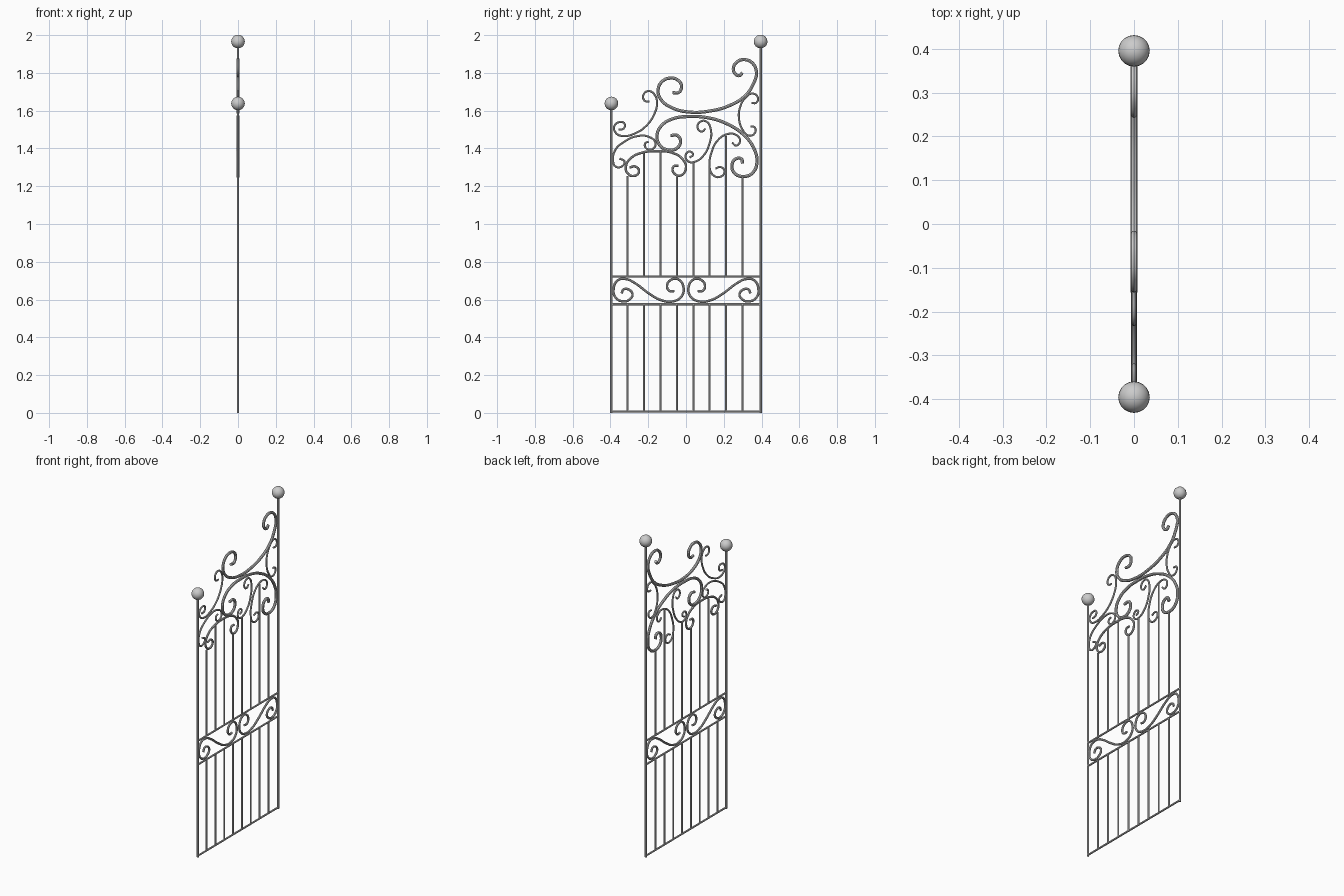
import bpy

S = 189.0                      # drawing units per model unit
CY, CZ = 686.5, 413.5          # drawing position of y = 0, z = 0


def to_yz(p):
    return (p[0] - CY) / S, (CZ - p[1]) / S


def tube(name, pts, radius, smooth_path=True, sides=2):
    """Round rod through (y, z) points, turned into a mesh."""
    cu = bpy.data.curves.new(name, 'CURVE')
    cu.dimensions = '3D'
    cu.bevel_depth = radius
    cu.bevel_resolution = sides
    cu.resolution_u = 5
    cu.use_fill_caps = True
    sp = cu.splines.new('BEZIER')
    sp.bezier_points.add(len(pts) - 1)
    for bp, (y, z) in zip(sp.bezier_points, pts):
        bp.co = (0, y, z)
        bp.handle_left_type = bp.handle_right_type = 'AUTO' if smooth_path else 'VECTOR'
    if not smooth_path:
        cu.resolution_u = 1
    tmp = bpy.data.objects.new(name + "_path", cu)
    bpy.context.collection.objects.link(tmp)
    bpy.context.view_layer.update()
    me = bpy.data.meshes.new_from_object(tmp.evaluated_get(bpy.context.evaluated_depsgraph_get()))
    bpy.data.objects.remove(tmp)
    ob = bpy.data.objects.new(name, me)
    bpy.context.collection.objects.link(ob)
    bpy.ops.object.select_all(action='DESELECT')
    ob.select_set(True)
    bpy.context.view_layer.objects.active = ob
    bpy.ops.object.shade_smooth_by_angle()
    return ob


def rod(name, a, b, radius):
    return tube(name, [a, b], radius, False)


def scroll(name, pts, radius):
    return tube(name, [to_yz(p) for p in pts], radius)


# Posts with ball finials
for side, y, top in (("left", -0.395, 1.638), ("right", 0.395, 1.966)):
    rod(side + "_post", (y, 0), (y, top), 0.0065)
    bpy.ops.mesh.primitive_uv_sphere_add(segments=20, ring_count=12, radius=0.036, location=(0, y, top))
    bpy.context.object.name = side + "_finial"
    bpy.ops.object.shade_smooth_by_angle()

# Horizontal rails
for name, z in (("bottom_rail", 0.008), ("lower_mid_rail", 0.575), ("upper_mid_rail", 0.722)):
    rod(name, (-0.395, z), (0.395, z), 0.0055)

# Vertical bars below and above the scroll band
tops = (1.255, 1.372, 1.386, 1.255, 1.328, 1.30, 1.465, 1.25)
for i, top in enumerate(tops):
    y = -0.309 + i * 0.0869
    rod(f"lower_bar_{i + 1}", (y, 0.008), (y, 0.575), 0.0052)
    rod(f"upper_bar_{i + 1}", (y, 0.722), (y, top), 0.0052)

# Mirrored pair of S scrolls in the band
band = [(622, 294), (624, 290), (629, 290), (633, 295), (630, 300), (624, 302), (616, 298),
        (614, 290), (618, 281), (626, 279.5), (636, 284), (648, 293), (661, 300.5), (673, 302),
        (682, 297), (684, 288), (679, 280), (672, 280), (667.5, 286), (670, 291.5), (675, 291.5)]
scroll("band_scroll_left", band, 0.0065)
scroll("band_scroll_right", [(2 * CY - a, b) for a, b in band], 0.0065)

# Two large crest scrolls
scroll("crest_upper_scroll",
       [(743, 73), (740, 76), (735.5, 74), (734, 68), (738, 62), (745, 60), (753, 63.5), (757, 73),
        (754, 84), (746, 96), (730, 106), (710, 111.5), (690, 112.5), (672, 108), (661.5, 100),
        (658.5, 91), (662.5, 82), (671, 78.5), (679, 81), (682, 87), (679, 93), (673, 93)], 0.0085)
scroll("crest_lower_scroll",
       [(671, 136), (678, 136), (681, 142), (677, 149), (669, 150.5), (660.5, 146), (657.5, 136),
        (662, 126), (674, 119), (690, 117), (710, 118.5), (728, 124.5), (744, 135), (754, 148),
        (757.5, 162), (753.5, 173), (744, 177), (735, 173.5), (732.5, 166), (736, 159.5),
        (742, 159.5), (743, 164)], 0.0085)

# Arch scroll over the left bars
scroll("bar_arch_scroll",
       [(630, 168), (636, 167), (639.5, 172), (634, 176.5), (627.5, 173), (626.5, 166), (632, 158),
        (643, 153), (657, 151.5), (672, 153), (682.5, 159), (686.5, 168), (681, 176), (674, 173),
        (674, 167), (679, 166)], 0.0065)

# Small filler scrolls
fillers = {
    "left_upper_scroll": [(619, 130), (624, 129), (625, 124), (620, 122.5), (615, 126), (616, 133),
                          (623, 136.5), (635, 134), (647, 126), (655, 114), (657.5, 103), (655, 95),
                          (649, 91.5), (644, 95), (645, 101), (650, 102)],
    "left_lower_scroll": [(620, 159), (625, 162), (622, 167), (616, 167), (613.5, 160), (616, 150),
                          (625, 142), (638, 136.5), (650, 137.5), (656, 143.5), (653, 149.5),
                          (647, 149), (645.5, 144), (649, 142)],
    "centre_scroll": [(690, 158), (693.5, 155), (690, 152), (686, 156), (689, 162), (696, 162),
                      (704, 156), (710, 144), (711.5, 131), (707, 122), (701, 122), (698, 128),
                      (702, 132), (706, 129)],
    "right_lower_scroll": [(716, 169), (721, 167.5), (725, 172), (720, 177.5), (713, 175), (710, 166),
                           (712, 153), (718, 141), (728, 134.5), (737, 135.5), (740.5, 141),
                           (737, 146), (732.5, 143)],
    "right_upper_scroll": [(752, 103.5), (757, 103), (758, 97), (753, 94), (746, 98), (740.5, 108),
                           (739.5, 119), (743, 130), (749, 136), (755, 134), (755.5, 128), (751, 127)],
}
for name, pts in fillers.items():
    scroll(name, pts, 0.0055)
